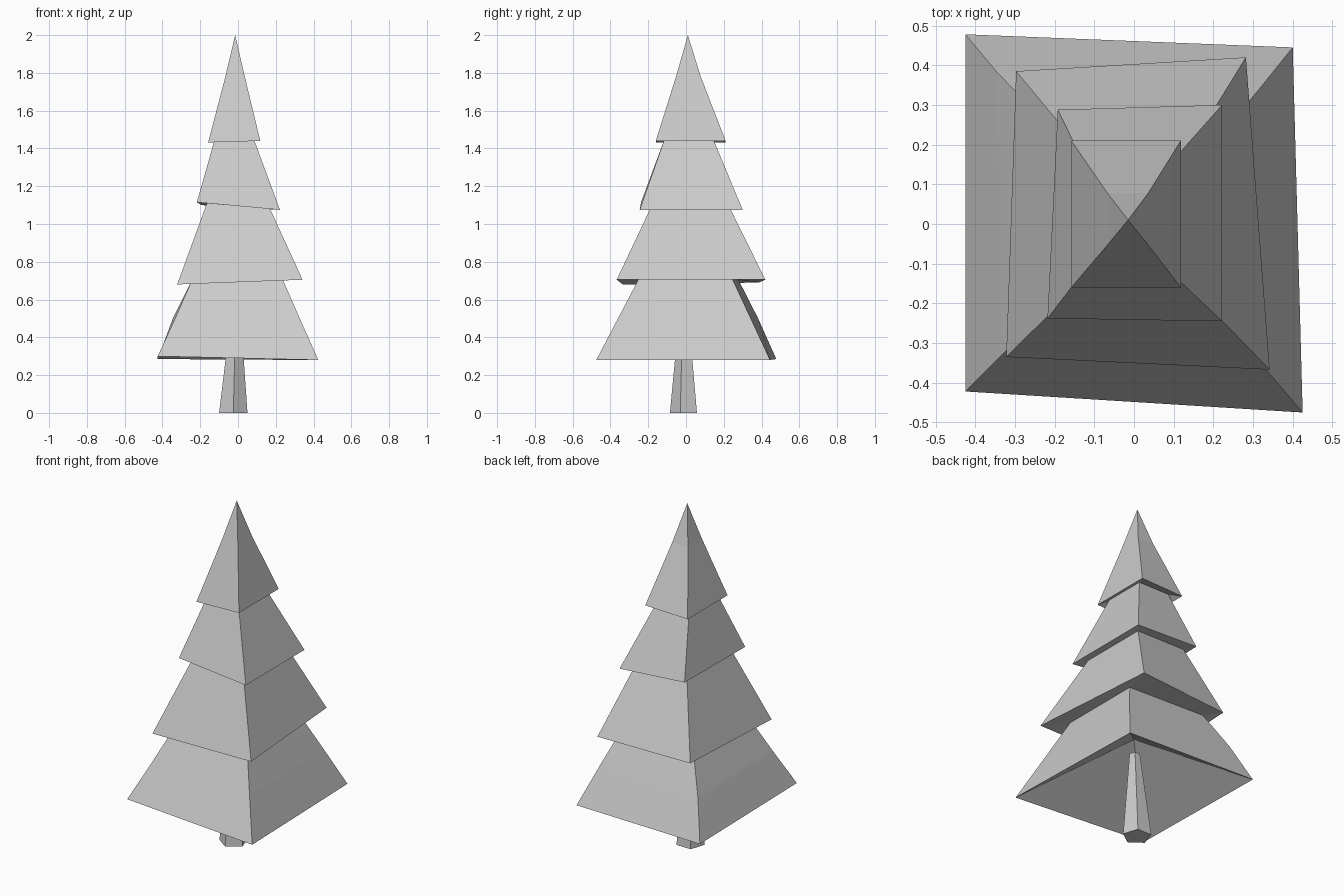
import bpy, bmesh, math

if "Cube" in bpy.data.objects:
    bpy.data.objects.remove(bpy.data.objects["Cube"])


def skin(name, rings, tip=None, base=None):
    """Bridge stacked corner rings; close each end with a point or a flat cap."""
    bm = bmesh.new()
    loops = [[bm.verts.new(p) for p in ring] for ring in rings]
    n = len(loops[0])
    for low, high in zip(loops, loops[1:]):
        for i in range(n):
            j = (i + 1) % n
            bm.faces.new((low[i], low[j], high[j], high[i]))
    for loop, point in ((loops[0], base), (loops[-1], tip)):
        if point:
            v = bm.verts.new(point)
            for i in range(n):
                bm.faces.new((loop[i], loop[(i + 1) % n], v))
        else:
            bm.faces.new(loop)
    bmesh.ops.recalc_face_normals(bm, faces=bm.faces)
    mesh = bpy.data.meshes.new(name)
    bm.to_mesh(mesh)
    bm.free()
    obj = bpy.data.objects.new(name, mesh)
    bpy.context.collection.objects.link(obj)
    return obj


# Foliage: uneven four-cornered tiers (front left, front right, back right, back left)
foliage = [
    # bottom tier: rim, slight bulge, top
    [(-.425, -.422, .30), (.425, -.475, .28), (.40, .445, .28), (-.425, .478, .285)],
    [(-.333, -.33, .50), (.327, -.36, .50), (.318, .343, .50), (-.345, .382, .50)],
    [(-.245, -.24, .70), (.235, -.25, .71), (.235, .245, .71), (-.245, .28, .70)],
    # second tier
    [(-.322, -.335, .68), (.342, -.367, .705), (.282, .42, .705), (-.297, .385, .69)],
    [(-.165, -.18, 1.11), (.165, -.185, 1.09), (.165, .23, 1.09), (-.16, .22, 1.10)],
    # third tier
    [(-.218, -.238, 1.115), (.222, -.245, 1.075), (.222, .30, 1.075), (-.192, .288, 1.10)],
    [(-.12, -.11, 1.46), (.08, -.11, 1.46), (.08, .14, 1.46), (-.12, .14, 1.46)],
    # top tier with its pinched middle
    [(-.158, -.16, 1.432), (.118, -.16, 1.44), (.118, .21, 1.44), (-.158, .21, 1.432)],
    [(-.067, -.053, 1.78), (.036, -.053, 1.78), (.036, .078, 1.78), (-.067, .078, 1.78)],
]
skin("foliage", foliage, tip=(-.015, .01, 2.0), base=(0, 0, .585))


# Trunk: tapered pentagon reaching into the hollow underside
def pentagon(cx, cy, r, z):
    angles = [math.radians(-90 + 72 * i) for i in range(5)]
    return [(cx + r * math.cos(a), cy + r * math.sin(a), z) for a in angles]


skin("trunk", [pentagon(-.025, -.006, .079, 0), pentagon(-.012, -.009, .029, .5)])
